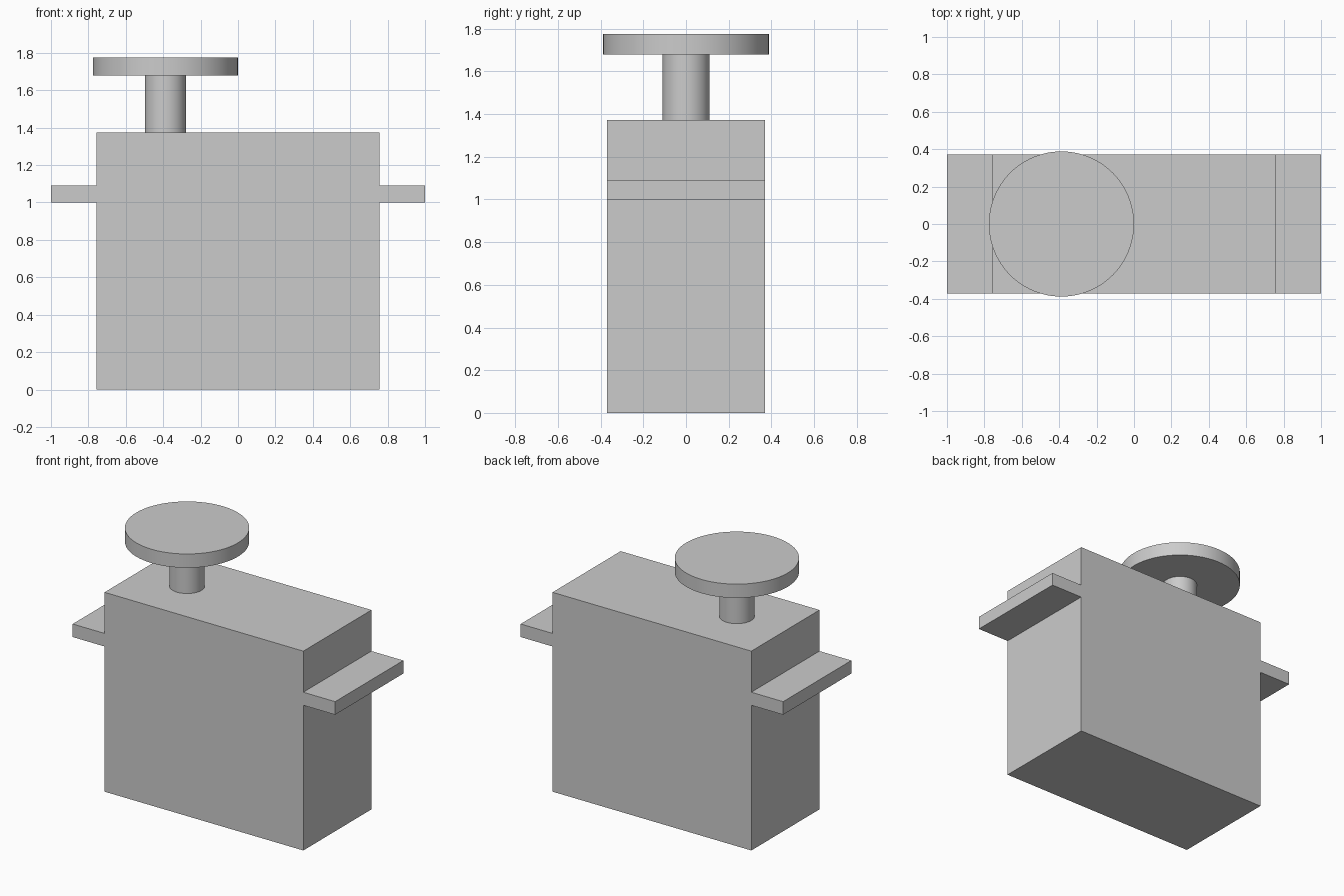
import bpy
import math

cube = bpy.data.objects.get("Cube")
if cube:
    bpy.data.objects.remove(cube, do_unlink=True)

GREY = (0.6, 0.6, 0.6, 1)
grey = bpy.data.materials.new("grey_plastic")
grey.use_nodes = True
grey.diffuse_color = GREY
grey.node_tree.nodes["Principled BSDF"].inputs["Base Color"].default_value = GREY


def finish(name):
    obj = bpy.context.object
    obj.name = name
    obj.data.materials.append(grey)
    return obj


def box(name, x0, x1, depth, z0, z1):
    bpy.ops.mesh.primitive_cube_add(size=1, location=((x0 + x1) / 2, 0, (z0 + z1) / 2))
    bpy.context.object.scale = (x1 - x0, depth, z1 - z0)
    bpy.ops.object.transform_apply(location=False, rotation=False, scale=True)
    return finish(name)


def disc(name, x, radius, z0, z1):
    bpy.ops.mesh.primitive_cylinder_add(vertices=96, radius=radius, depth=z1 - z0,
                                        location=(x, 0, (z0 + z1) / 2))
    bpy.ops.object.shade_smooth_by_angle(angle=math.radians(30))
    return finish(name)


WIDTH, DEPTH, HEIGHT = 1.515, 0.742, 1.373
HORN_X = -0.388

# Housing
box("body", -WIDTH / 2, WIDTH / 2, DEPTH, 0, HEIGHT)

# Mounting flanges on both ends
box("left_mounting_tab", WIDTH / 2, 1, DEPTH, 1.0, 1.09)
box("right_mounting_tab", -1, -WIDTH / 2, DEPTH, 1.0, 1.09)

# Output shaft and round horn
disc("output_shaft", HORN_X, 0.11, HEIGHT, 1.68)
disc("round_horn", HORN_X, 0.388, 1.68, 1.775)
